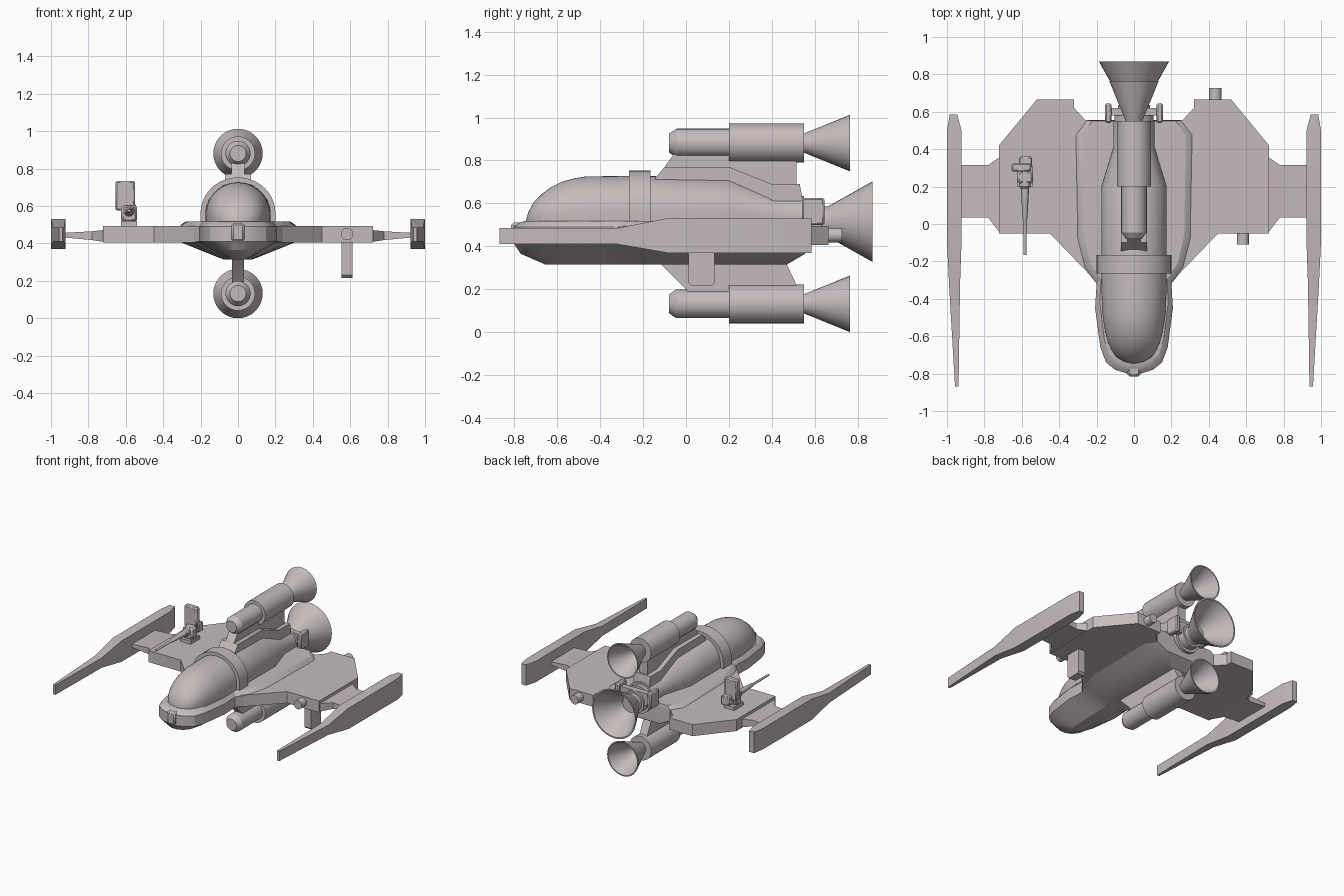
import bpy, bmesh, math

hull_mat = bpy.data.materials.new("warm_grey")
hull_mat.diffuse_color = (0.56, 0.50, 0.50, 1)


def finish(name, bm):
    bmesh.ops.remove_doubles(bm, verts=bm.verts, dist=1e-5)
    bmesh.ops.recalc_face_normals(bm, faces=bm.faces)
    me = bpy.data.meshes.new(name)
    bm.to_mesh(me)
    bm.free()
    me.materials.append(hull_mat)
    ob = bpy.data.objects.new(name, me)
    bpy.context.collection.objects.link(ob)
    return ob


def loft(name, rings, caps=True):
    """Skin a list of equal-length point rings."""
    bm = bmesh.new()
    vs = [[bm.verts.new(p) for p in ring] for ring in rings]
    n = len(vs[0])
    for a, b in zip(vs, vs[1:]):
        for i in range(n):
            j = (i + 1) % n
            bm.faces.new((a[i], a[j], b[j], b[i]))
    if caps:
        bm.faces.new(vs[0])
        bm.faces.new(vs[-1])
    return finish(name, bm)


def revolve(name, profile, cx, cz, seg=32):
    """Turn (y, radius) pairs about a line parallel to y."""
    rings = []
    for y, r in profile:
        r = max(r, 1e-6)
        rings.append([(cx + r * math.cos(2 * math.pi * i / seg), y,
                       cz + r * math.sin(2 * math.pi * i / seg)) for i in range(seg)])
    return loft(name, rings, caps=False)


def side_plate(name, pts, w):
    """Extrude a (y, z) outline to half width w."""
    return loft(name, [[(x, y, z) for y, z in pts] for x in (-w, w)])


def box(name, x0, x1, y0, y1, z0, z1, bevel=0):
    ob = loft(name, [[(x0, y0, z), (x1, y0, z), (x1, y1, z), (x0, y1, z)] for z in (z0, z1)])
    if bevel:
        m = ob.modifiers.new("edge", 'BEVEL')
        m.width = bevel
        m.segments = 1
    return ob


def arch(y, w, top, floor=0.50, n=24):
    """Half-ellipse on short straight walls."""
    zc = floor + 0.055 * w / 0.175
    pts = [(w * math.cos(math.pi * i / n), y, zc + (top - zc) * math.sin(math.pi * i / n))
           for i in range(n + 1)]
    return [(w, y, floor)] + pts + [(-w, y, floor)]


# Central hull: layered outline, V-shaped underside
half = [(0.035, -0.80), (0.10, -0.78), (0.15, -0.74), (0.18, -0.66), (0.208, -0.45),
        (0.20, -0.32), (0.265, -0.235), (0.305, -0.08), (0.315, 0.475), (0.255, 0.555)]
outline = half + [(-x, y) for x, y in reversed(half)]


def hull_ring(z, sx, y0, y1):
    s = (y1 - y0) / 1.355
    return [(x * sx, y0 + (y + 0.80) * s, z) for x, y in outline]


loft("hull", [hull_ring(0.315, 0.25, -0.655, 0.47), hull_ring(0.365, 0.65, -0.77, 0.555),
              hull_ring(0.41, 1, -0.80, 0.555), hull_ring(0.49, 1, -0.80, 0.555),
              hull_ring(0.507, 0.94, -0.78, 0.553), hull_ring(0.518, 0.88, -0.755, 0.55)])
box("nose_block", -0.035, 0.035, -0.815, -0.74, 0.41, 0.51, 0.012)

# Canopy, collar ring and rear body
loft("canopy", [arch(*s) for s in [
    (-0.745, 0.015, 0.525), (-0.735, 0.055, 0.56), (-0.71, 0.095, 0.605), (-0.67, 0.122, 0.645),
    (-0.63, 0.14, 0.675), (-0.58, 0.153, 0.70), (-0.52, 0.164, 0.717), (-0.47, 0.17, 0.725),
    (-0.36, 0.174, 0.727), (-0.22, 0.175, 0.728)]])
loft("collar_ring", [arch(y, 0.20, 0.753) for y in (-0.265, -0.165)])
loft("rear_body", [arch(-0.22, 0.175, 0.728), arch(0.20, 0.175, 0.72),
                   arch(0.41, 0.11, 0.635), arch(0.55, 0.11, 0.635)])

# Engine pylons
side_plate("upper_pylon_base", [(-0.145, 0.66), (-0.145, 0.715), (-0.10, 0.77), (0.20, 0.77),
                                (0.40, 0.69), (0.53, 0.69), (0.545, 0.61), (0.545, 0.52),
                                (0.0, 0.60)], 0.07)
side_plate("upper_pylon", [(-0.11, 0.755), (-0.06, 0.825), (-0.03, 0.86), (0.515, 0.85),
                           (0.515, 0.67), (0.20, 0.70)], 0.035)
side_plate("lower_pylon", [(-0.14, 0.34), (-0.115, 0.315), (0.0, 0.20), (0.02, 0.17),
                           (0.515, 0.17), (0.515, 0.22), (0.47, 0.315), (0.46, 0.34)], 0.032)

# Upper and lower engines, with hollow bells
engine = [(-0.08, 0), (-0.08, 0.043), (-0.045, 0.067), (0.20, 0.067), (0.20, 0.091),
          (0.55, 0.091), (0.55, 0.045), (0.765, 0.132), (0.765, 0.123), (0.58, 0.04), (0.58, 0)]
for name, z in (("upper_engine", 0.881), ("lower_engine", 0.132)):
    revolve(name, engine, 0, z)

# Main engine bell and its side brackets
revolve("main_engine", [(0.50, 0), (0.50, 0.105), (0.58, 0.105), (0.58, 0.085), (0.635, 0.085),
                        (0.635, 0.07), (0.66, 0.07), (0.868, 0.187), (0.868, 0.176),
                        (0.68, 0.06), (0.68, 0)], 0, 0.515)

wing = [(0.15, -0.28), (0.20, -0.31), (0.45, -0.05), (0.722, -0.05), (0.722, 0.42),
        (0.52, 0.665), (0.32, 0.665), (0.32, 0.62), (0.25, 0.545), (0.15, 0.53)]
for s, side in ((-1, "left"), (1, "right")):
    b = sorted((s * 0.12, s * 0.155))
    box(side + "_engine_bracket", b[0], b[1], 0.54, 0.645, 0.50, 0.625, 0.008)
    box(side + "_bracket_arm", min(0, s * 0.13), max(0, s * 0.13), 0.58, 0.62, 0.51, 0.60)
    # Wing slab
    loft(side + "_wing", [[(s * x, y, z) for x, y in wing] for z in (0.406, 0.494)])
    # Tapered strut to the wing tip
    loft(side + "_strut", [[(s * x, y0, z0), (s * x, y1, z0), (s * x, y1, z1), (s * x, y0, z1)]
                           for x, y0, y1, z0, z1 in [(0.715, -0.05, 0.36, 0.408, 0.472),
                                                     (0.78, 0.035, 0.315, 0.418, 0.465),
                                                     (0.94, 0.035, 0.315, 0.433, 0.456)]])
    # Long tip fin
    loft(side + "_tip_fin", [[(s * a, y, z0), (s * b, y, z0), (s * b, y, z1), (s * a, y, z1)]
                             for y, a, b, z0, z1 in [(-0.868, 0.938, 0.957, 0.41, 0.485),
                                                     (-0.32, 0.93, 0.989, 0.41, 0.485),
                                                     (-0.09, 0.922, 1.0, 0.37, 0.53),
                                                     (0.50, 0.922, 1.0, 0.37, 0.53),
                                                     (0.585, 0.945, 0.985, 0.37, 0.53)]])

# Right wing fittings
revolve("rear_stub", [(0.60, 0), (0.60, 0.034), (0.728, 0.034), (0.728, 0)], 0.435, 0.452, 20)
revolve("front_stub", [(0.0, 0), (0.0, 0.033), (-0.11, 0.033), (-0.11, 0)], 0.583, 0.45, 20)
loft("under_wing_box", [[(x, y, z) for y, z in [(0.012, 0.42), (0.012, 0.23), (0.026, 0.216),
                                                (0.118, 0.216), (0.132, 0.23), (0.132, 0.42)]]
                        for x in (0.553, 0.611)])

# Left wing gun
revolve("gun_barrel", [(0.30, 0), (0.30, 0.03), (0.20, 0.03), (0.19, 0.022), (0.03, 0.013),
                       (0.02, 0.009), (-0.165, 0.008), (-0.165, 0)], -0.583, 0.575, 16)
box("gun_mount", -0.625, -0.54, 0.20, 0.31, 0.49, 0.52)
box("gun_body", -0.625, -0.54, 0.215, 0.285, 0.515, 0.605, 0.012)
box("gun_shield", -0.655, -0.55, 0.28, 0.325, 0.575, 0.735, 0.008)
box("gun_breech", -0.615, -0.545, 0.30, 0.36, 0.54, 0.61, 0.006)

# Smooth the round parts, keep the creases
bpy.ops.object.select_all(action='SELECT')
bpy.context.view_layer.objects.active = bpy.context.selected_objects[0]
bpy.ops.object.shade_smooth_by_angle(angle=math.radians(25))
